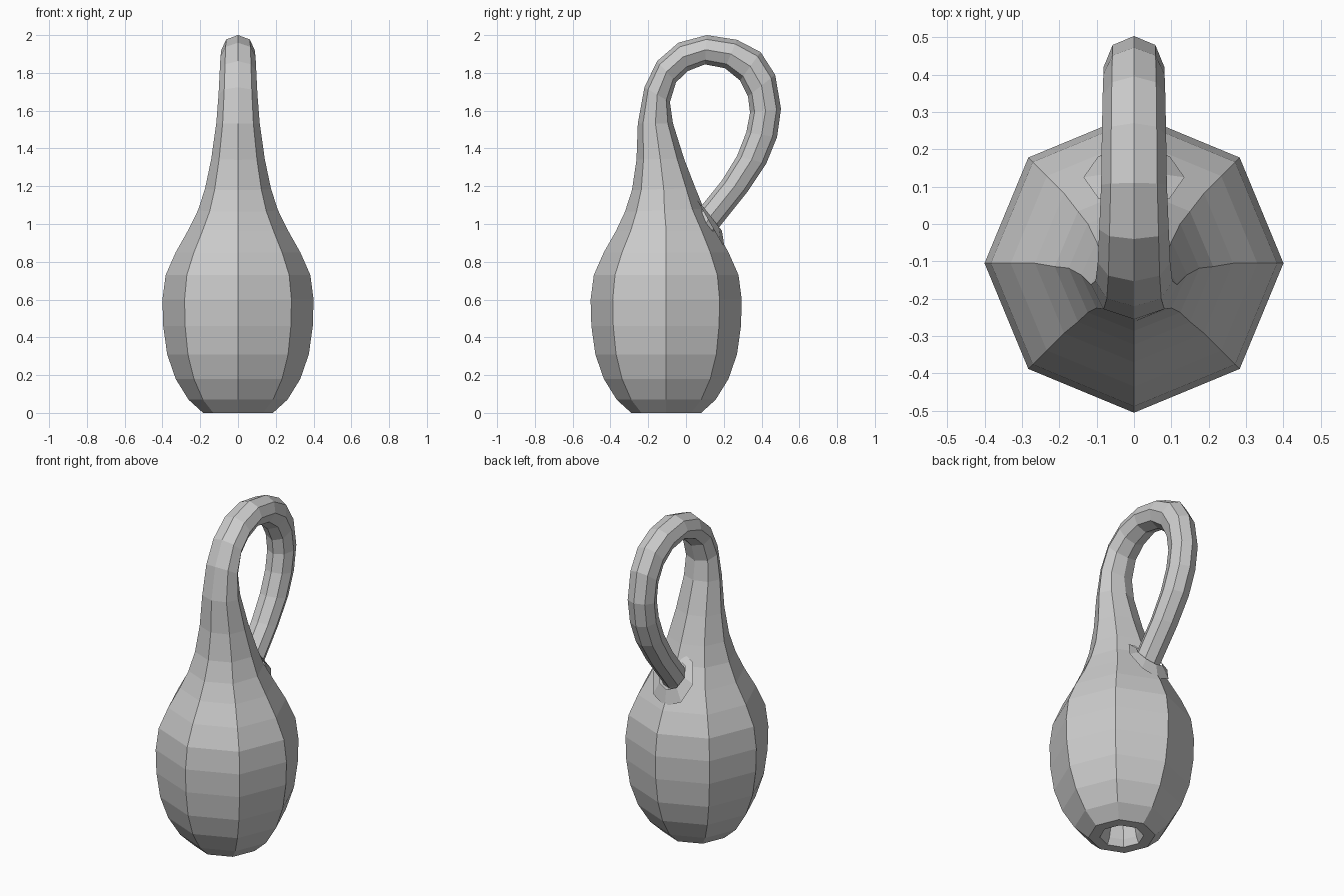
import bpy, math
from mathutils import Vector

if "Cube" in bpy.data.objects:
    bpy.data.objects.remove(bpy.data.objects["Cube"])

SIDES = 8
AXIS_Y = -0.105

grey = bpy.data.materials.new("plain grey")
grey.diffuse_color = (0.6, 0.6, 0.6, 1)
grey.use_nodes = True
grey.node_tree.nodes["Principled BSDF"].inputs["Base Color"].default_value = grey.diffuse_color


def ring(ay, az, by, bz, rx):
    """Eight-sided ring through two opposite points in the x = 0 plane."""
    a, b = Vector((0, ay, az)), Vector((0, by, bz))
    mid, half = (a + b) / 2, (a - b) / 2
    pts = []
    for i in range(SIDES):
        t = 2 * math.pi * i / SIDES
        pts.append(mid + half * math.cos(t) + Vector((rx * math.sin(t), 0, 0)))
    return pts


def level(z, r):
    return ring(AXIS_Y - r, z, AXIS_Y + r, z, r)


def skin(name, rings, flip=False):
    """Flat-faced tube through a list of rings."""
    verts = [p for r in rings for p in r]
    faces = []
    for j in range(len(rings) - 1):
        for i in range(SIDES):
            k = (i + 1) % SIDES
            f = (j * SIDES + i, j * SIDES + k,
                 (j + 1) * SIDES + k, (j + 1) * SIDES + i)
            faces.append(f[::-1] if flip else f)
    mesh = bpy.data.meshes.new(name)
    mesh.from_pydata(verts, [], faces)
    mesh.materials.append(grey)
    obj = bpy.data.objects.new(name, mesh)
    bpy.context.collection.objects.link(obj)
    return obj


# Bulb of the bottle: level rings
bulb = [level(z, r) for z, r in (
    (0, .185), (.07, .262), (.18, .33), (.31, .375), (.46, .396),
    (.60, .40), (.73, .383), (.85, .33), (.965, .265))]

# Neck that narrows upward, bends over and comes back down
neck = [ring(*v) for v in (
    (-.323, 1.065, .095, 1.08, .212),
    (-.286, 1.18, .05, 1.19, .175),
    (-.262, 1.34, -.01, 1.345, .142),
    (-.255, 1.533, -.069, 1.533, .115),
    (-.22, 1.724, -.085, 1.645, .103),
    (-.153, 1.862, -.053, 1.75, .097),
    (-.04, 1.96, .01, 1.81, .093),
    (.11, 2.0, .10, 1.845, .088),
    (.27, 1.975, .206, 1.825, .086),
    (.395, 1.91, .286, 1.76, .084),
    (.472, 1.79, .328, 1.676, .082),
    (.503, 1.61, .339, 1.59, .081),
    (.482, 1.46, .319, 1.485, .08),
    (.425, 1.32, .27, 1.36, .08),
    (.325, 1.17, .19, 1.23, .078),
    (.165, .97, .085, 1.10, .076))]
skin("bottle_body", bulb + neck)

# Tube continuing inside the bulb down to the opening in the base
inner = [neck[-1],
         ring(.06, .78, -.07, .86, .076),
         ring(-.01, .53, -.16, .56, .078)]
inner += [level(z, r) for z, r in ((.28, .082), (.12, .09), (.04, .105), (0, .122))]
skin("inner_tube", inner, flip=True)

# Flat rim joining the opening to the bulb
skin("base_rim", [level(0, .122), level(0, .185)])

# Low collar where the tube enters the bulb
skin("tube_collar", [ring(.205, .87, .045, 1.15, .135),
                     ring(.19, .965, .075, 1.11, .082)])
